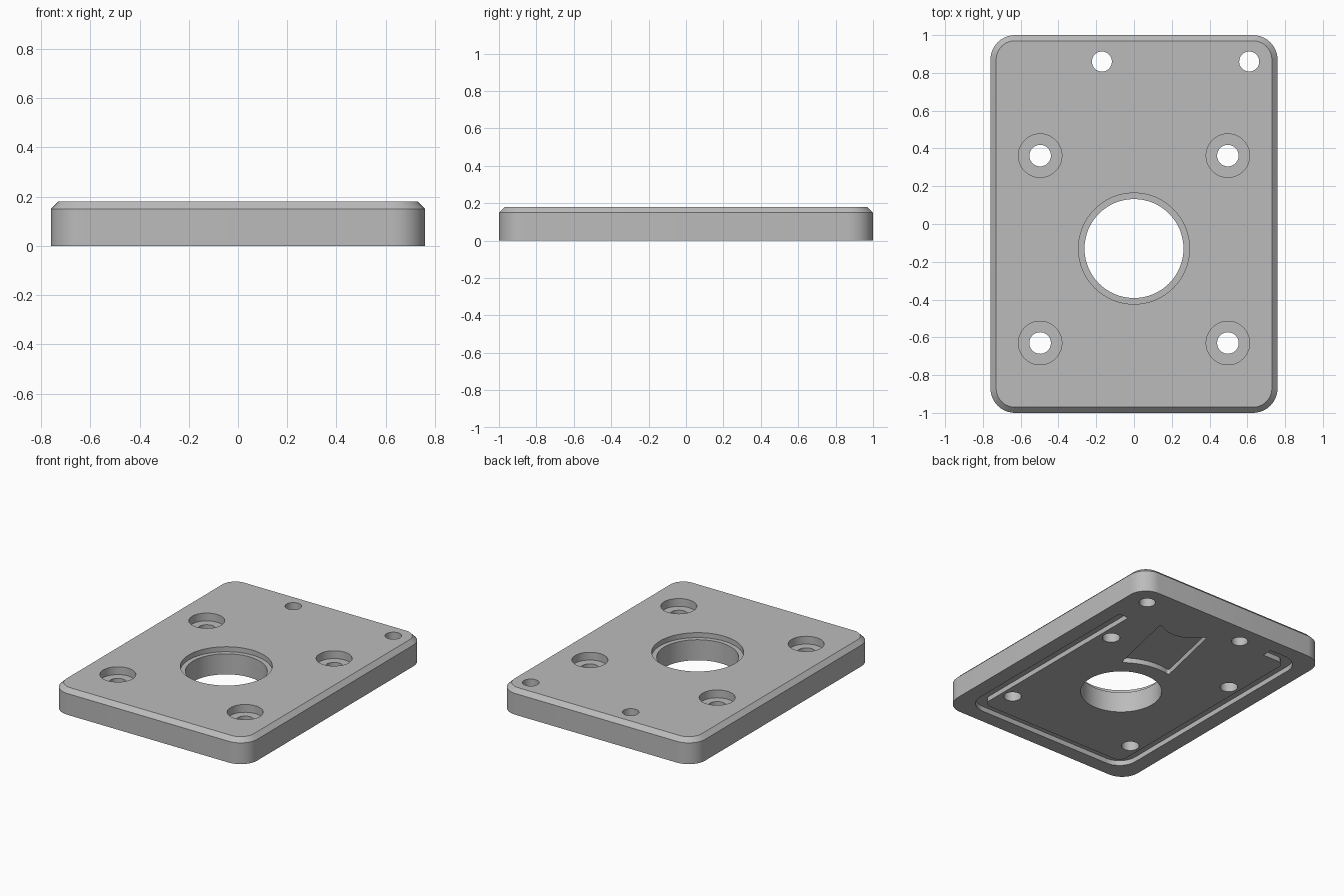
import bpy, bmesh, math
from mathutils import Vector

if "Cube" in bpy.data.objects:
    bpy.data.objects.remove(bpy.data.objects["Cube"], do_unlink=True)

HEIGHT = 0.18
HALF_X = 0.76
BORE_Y = -0.13      # centre of the large bore
PIN_Y = 0.86        # row of the two small holes
PIN_X = (-0.17, 0.61)
RECESS = 0.035      # depth of the underside channel and pocket

metal = bpy.data.materials.new("plain grey")
metal.use_nodes = True
grey = (0.5, 0.5, 0.5, 1)
metal.diffuse_color = grey
metal.node_tree.nodes["Principled BSDF"].inputs["Base Color"].default_value = grey

bm = bmesh.new()
bottom_edges, top_edges = [], []


def fillet(points, steps=10):
    """Round each (x, y, radius) corner of a closed outline."""
    out = []
    for i, (x, y, r) in enumerate(points):
        p = Vector((x, y, 0))
        if r == 0:
            out.append(p)
            continue
        a = (Vector((*points[i - 1][:2], 0)) - p).normalized()
        b = (Vector((*points[(i + 1) % len(points)][:2], 0)) - p).normalized()
        half = a.angle(b) / 2
        centre = p + (a + b).normalized() * r / math.sin(half)
        t = r / math.tan(half)
        start = (p + a * t - centre).normalized()
        end = (p + b * t - centre).normalized()
        out += [centre + start.slerp(end, k / steps) * r for k in range(steps + 1)]
    return out


def rounded_rect(hx, hy, r):
    return fillet([(-hx, -hy, r), (hx, -hy, r), (hx, hy, r), (-hx, hy, r)])


def circle(x, y, r, sides=64):
    return [Vector((x + r * math.cos(k * math.tau / sides),
                    y + r * math.sin(k * math.tau / sides), 0)) for k in range(sides)]


def loop_edges(loop):
    return [bm.edges.get((loop[i - 1], loop[i])) for i in range(len(loop))]


def walls(rings, blind=False):
    """Walls through (outline, z) rings from the underside up; blind ones get a flat end."""
    loops = [[bm.verts.new((p.x, p.y, z)) for p in pts] for pts, z in rings]
    for low, high in zip(loops, loops[1:]):
        for i in range(len(low)):
            bm.faces.new((low[i - 1], low[i], high[i], high[i - 1]))
    bottom_edges.extend(loop_edges(loops[0]))
    if blind:
        bm.faces.new(loops[-1])
    else:
        top_edges.extend(loop_edges(loops[-1]))


def hole(x, y, r, head_r=None, head_depth=0):
    """Through hole with an optional counterbore on top."""
    shaft = circle(x, y, r)
    if head_r:
        head = circle(x, y, head_r)
        seat = HEIGHT - head_depth
        walls([(shaft, 0), (shaft, seat), (head, seat), (head, HEIGHT)])
    else:
        walls([(shaft, 0), (shaft, HEIGHT)])


# Plate rim with rounded corners and a chamfered top edge
chamfer = 0.03
outer = rounded_rect(HALF_X, 1, 0.13)
upper = rounded_rect(HALF_X - chamfer, 1 - chamfer, 0.13 - chamfer)
walls([(outer, 0), (outer, HEIGHT - chamfer), (upper, HEIGHT)])

# Large bore, four counterbored screw holes, two pin holes
hole(0, BORE_Y, 0.262, 0.294, 0.035)
for x in (-0.497, 0.497):
    for y in (-0.63, 0.362):
        hole(x, y, 0.057, 0.115, 0.055)
for x in PIN_X:
    hole(x, PIN_Y, 0.053)

# Underside channel that stops short of both pin holes
ox, oy, width, gap = 0.652, 0.898, 0.075, 0.23
ix, iy = ox - width, oy - width
end_x, end_y = PIN_X[0] - gap, PIN_Y - gap
big, small = 0.13, 0.055
channel = fillet([(ox, end_y, 0), (ox, -oy, big), (-ox, -oy, big), (-ox, oy, big),
                  (end_x, oy, 0), (end_x, iy, 0), (-ix, iy, small),
                  (-ix, -iy, small), (ix, -iy, small), (ix, end_y, 0)])
walls([(channel, 0), (channel, RECESS)], blind=True)

# Underside pocket aimed from the bore to midway between the pin holes,
# with hollow arcs at both ends
origin = Vector((0, BORE_Y))
axis = Vector((sum(PIN_X) / 2, PIN_Y)) - origin
length = axis.length
axis.normalize()
side = Vector((axis.y, -axis.x))
half_w, near_r, far_r, n = 0.172, 0.376, 0.21, 12
widths = [half_w * (2 * k / n - 1) for k in range(n + 1)]
near = [(w, math.sqrt(near_r ** 2 - w * w)) for w in widths]
far = [(w, length - math.sqrt(far_r ** 2 - w * w)) for w in reversed(widths)]
outline = []
for w, u in near + far:
    p = origin + axis * u + side * w
    outline.append((p.x, p.y, 0.012 if abs(w) > half_w - 0.001 else 0))
pocket = fillet(outline, 4)
walls([(pocket, 0), (pocket, RECESS)], blind=True)

# Flat underside and top face around all openings
for edges, direction in ((bottom_edges, -1), (top_edges, 1)):
    bmesh.ops.triangle_fill(bm, use_beauty=True, edges=edges, normal=(0, 0, direction))
bmesh.ops.recalc_face_normals(bm, faces=bm.faces)

mesh = bpy.data.meshes.new("mounting_plate")
bm.to_mesh(mesh)
bm.free()
mesh.materials.append(metal)
plate = bpy.data.objects.new("mounting_plate", mesh)
bpy.context.scene.collection.objects.link(plate)

bpy.ops.object.select_all(action="DESELECT")
plate.select_set(True)
bpy.context.view_layer.objects.active = plate
bpy.ops.object.shade_smooth_by_angle(angle=math.radians(30))
